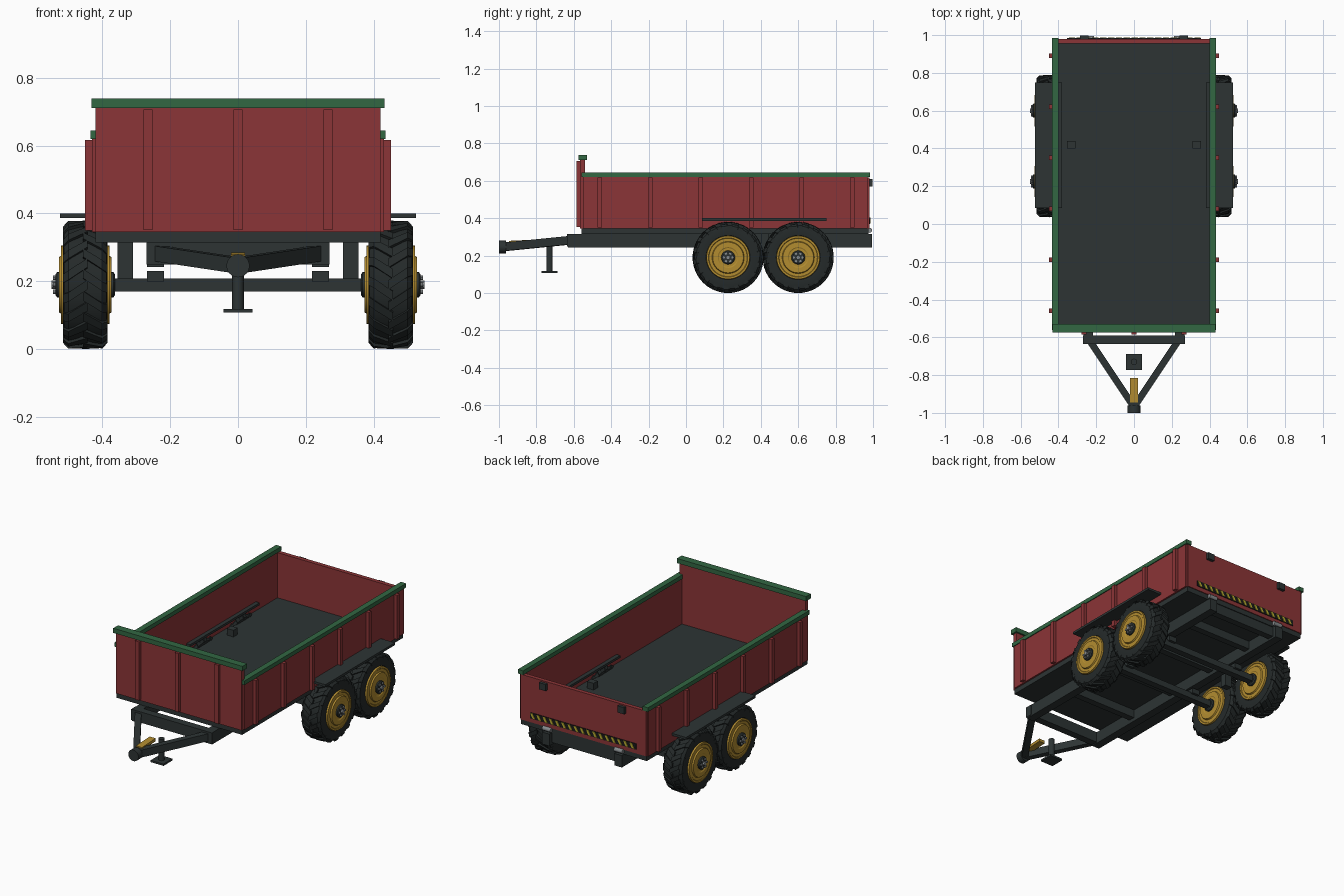
import bpy, bmesh, math
from mathutils import Vector, Matrix

cube = bpy.data.objects.get("Cube")
if cube:
    bpy.data.objects.remove(cube, do_unlink=True)


def material(name, rgb):
    m = bpy.data.materials.new(name)
    m.use_nodes = True
    m.diffuse_color = (*rgb, 1)
    m.node_tree.nodes["Principled BSDF"].inputs["Base Color"].default_value = (*rgb, 1)
    return m


RED = material("red paint", (0.26, 0.035, 0.038))
GREEN = material("green trim", (0.032, 0.135, 0.055))
DARK = material("dark steel", (0.026, 0.034, 0.034))
RUBBER = material("tyre rubber", (0.018, 0.023, 0.023))
GOLD = material("gold rim", (0.45, 0.265, 0.03))
GREY = material("bare metal", (0.24, 0.26, 0.27))
YELLOW = material("warning yellow", (0.5, 0.42, 0.03))
BLACK = material("warning black", (0.01, 0.011, 0.011))


def finish(name, bm, mat, smooth=False):
    bmesh.ops.recalc_face_normals(bm, faces=bm.faces)
    me = bpy.data.meshes.new(name)
    bm.to_mesh(me)
    bm.free()
    me.materials.append(mat)
    ob = bpy.data.objects.new(name, me)
    bpy.context.collection.objects.link(ob)
    if smooth:
        bpy.ops.object.select_all(action="DESELECT")
        ob.select_set(True)
        bpy.context.view_layer.objects.active = ob
        bpy.ops.object.shade_smooth_by_angle(angle=math.radians(30))
    return ob


def box(name, mat, x, y, z, mirror=False):
    """Box from three (low, high) ranges, optionally repeated at -x."""
    bm = bmesh.new()
    for s in (1, -1) if mirror else (1,):
        lo, hi = Vector((x[0], y[0], z[0])), Vector((x[1], y[1], z[1]))
        mid, size = (lo + hi) / 2, hi - lo
        mid.x *= s
        bmesh.ops.create_cube(bm, matrix=Matrix.Translation(mid) @ Matrix.Diagonal((*size, 1)))
    return finish(name, bm, mat)


def beam(name, mat, a, b, width, height):
    a, b = Vector(a), Vector(b)
    d = b - a
    bm = bmesh.new()
    rot = d.to_track_quat("Y", "Z").to_matrix().to_4x4()
    bmesh.ops.create_cube(bm, matrix=Matrix.Translation((a + b) / 2) @ rot
                          @ Matrix.Diagonal((width, d.length, height, 1)))
    return finish(name, bm, mat)


def cylinder(name, mat, centre, axis, r, depth, n=24):
    bm = bmesh.new()
    rot = Vector(axis).to_track_quat("Z", "Y").to_matrix().to_4x4()
    bmesh.ops.create_cone(bm, cap_ends=True, segments=n, radius1=r, radius2=r, depth=depth,
                          matrix=Matrix.Translation(centre) @ rot)
    return finish(name, bm, mat, True)


def lathe(bm, half, n=40):
    """Spin a (radius, offset) half profile and its reflection about x."""
    profile = half + [(r, -o) for r, o in reversed(half)]
    vs = [bm.verts.new((o, 0, r)) for r, o in profile]
    es = [bm.edges.new(p) for p in zip(vs, vs[1:])]
    bmesh.ops.spin(bm, geom=vs + es, cent=(0, 0, 0), axis=(1, 0, 0),
                   angle=math.tau, steps=n, use_merge=True)
    bmesh.ops.remove_doubles(bm, verts=bm.verts, dist=0.0001)


# Cargo bed
box("bed_floor", DARK, (-0.42, 0.42), (-0.56, 0.975), (0.315, 0.345))
box("side_walls", RED, (0.405, 0.43), (-0.55, 0.97), (0.345, 0.622), True)
box("front_wall", RED, (-0.42, 0.42), (-0.568, -0.54), (0.345, 0.712))
box("tailgate", RED, (-0.42, 0.42), (0.955, 0.98), (0.345, 0.618))
box("side_caps", GREEN, (0.4, 0.435), (-0.56, 0.985), (0.62, 0.645), True)
box("front_cap", GREEN, (-0.432, 0.432), (-0.575, -0.53), (0.71, 0.738))
for i in range(6):
    y = -0.46 + i * 0.27
    box("side_rib", RED, (0.425, 0.45), (y - 0.012, y + 0.012), (0.35, 0.617), True)
for x in (-0.265, 0, 0.265):
    box("front_rib", RED, (x - 0.013, x + 0.013), (-0.585, -0.56), (0.352, 0.707))

# Tailgate fittings and warning strip
box("tailgate_latches", DARK, (0.24, 0.285), (0.975, 0.998), (0.57, 0.61), True)
box("warning_strip", BLACK, (-0.355, 0.355), (0.978, 0.984), (0.37, 0.405))
bm = bmesh.new()
for i in range(17):
    x = -0.345 + i * 0.0415
    pts = [(x, 0.372), (x + 0.016, 0.372), (x + 0.033, 0.403), (x + 0.017, 0.403)]
    f = bm.faces.new([bm.verts.new((px, 0.982, pz)) for px, pz in pts])
    out = bmesh.ops.extrude_face_region(bm, geom=[f])
    bmesh.ops.translate(bm, vec=(0, 0.005, 0),
                        verts=[v for v in out["geom"] if isinstance(v, bmesh.types.BMVert)])
finish("warning_stripes", bm, YELLOW)
for s in (-1, 1):
    cylinder("tailgate_hinge", GREY, (s * 0.24, 0.982, 0.335), (1, 0, 0), 0.013, 0.055, 16)

# Chassis
box("chassis_rails", DARK, (0.218, 0.268), (-0.63, 0.995), (0.243, 0.315), True)
box("front_crossbeam", DARK, (-0.27, 0.27), (-0.635, -0.59), (0.25, 0.315))
box("rear_crossbeam", DARK, (-0.25, 0.25), (0.93, 0.97), (0.255, 0.315))
for y in (-0.28, 0.08, 0.42, 0.74):
    box("crossmember", DARK, (-0.23, 0.23), (y - 0.02, y + 0.02), (0.265, 0.315))
box("suspension_blocks", DARK, (0.31, 0.355), (0.4, 0.44), (0.205, 0.385), True)
box("fenders", DARK, (0.38, 0.525), (0.085, 0.75), (0.386, 0.4), True)

# Drawbar, hitch and jack
for s in (-1, 1):
    beam("drawbar_arm", DARK, (s * 0.24, -0.61, 0.283), (0, -0.97, 0.247), 0.036, 0.045)
cylinder("hitch_coupler", DARK, (0, -0.981, 0.246), (0, 1, 0), 0.034, 0.038)
beam("hitch_handle", GOLD, (0, -0.945, 0.27), (0, -0.815, 0.276), 0.04, 0.018)
cylinder("jack_post", DARK, (0, -0.73, 0.18), (0, 0, 1), 0.017, 0.135, 16)
box("jack_foot", DARK, (-0.043, 0.043), (-0.773, -0.687), (0.108, 0.119))

# Wheel part meshes
tyre = bmesh.new()
lathe(tyre, [(0.105, 0.05), (0.118, 0.063), (0.15, 0.066), (0.168, 0.062), (0.179, 0.05)])
LUGS = 18
for side in (-1, 1):
    for i in range(LUGS):
        base = math.tau * (i + (0.5 if side > 0 else 0)) / LUGS
        ring = []
        for ax, sweep, top in ((-0.006, 0, 0.19), (0.05, 0.2, 0.188), (0.065, 0.24, 0.172)):
            corners = []
            for r, w in ((0.155, -0.085), (top, -0.075), (top, 0.075), (0.155, 0.085)):
                t = base + sweep + w
                corners.append(tyre.verts.new((side * ax, r * math.sin(t), r * math.cos(t))))
            ring.append(corners)
        for a, b in zip(ring, ring[1:]):
            for k in range(4):
                tyre.faces.new((a[k], a[(k + 1) % 4], b[(k + 1) % 4], b[k]))
        tyre.faces.new(ring[0])
        tyre.faces.new(ring[-1])
rim = bmesh.new()
lathe(rim, [(0, 0.074), (0.05, 0.074), (0.055, 0.077), (0.082, 0.077), (0.086, 0.069),
            (0.102, 0.069), (0.105, 0.072), (0.115, 0.072), (0.117, 0.06)])
hub = bmesh.new()
lathe(hub, [(0, 0.088), (0.03, 0.088), (0.037, 0.083), (0.037, 0.07)], 24)
bolts = bmesh.new()
spots = [(0, 0, 0.012, 0.2)] + [(0.024 * math.cos(k * math.tau / 6), 0.024 * math.sin(k * math.tau / 6),
                                0.007, 0.19) for k in range(6)]
for y, z, r, depth in spots:
    # Bolts only stand out on the outer half of the hub
    bmesh.ops.create_cone(bolts, cap_ends=True, segments=8, radius1=r, radius2=r, depth=depth / 2,
                          matrix=Matrix.Translation((depth / 4, y, z)) @ Matrix.Rotation(math.pi / 2, 4, "Y"))
parts = [finish("tyre", tyre, RUBBER, True), finish("wheel_rim", rim, GOLD, True),
         finish("wheel_hub", hub, DARK, True), finish("wheel_bolts", bolts, GREY, True)]

# Axles and wheels
for y in (0.225, 0.6):
    box("axle", DARK, (-0.38, 0.38), (y - 0.02, y + 0.02), (0.17, 0.208))
    box("axle_pads", DARK, (0.218, 0.268), (y - 0.035, y + 0.035), (0.2, 0.231), True)
    for s in (-1, 1):
        for part in parts:
            wheel = part.copy()
            wheel.location = (s * 0.45, y, 0.19)
            wheel.rotation_euler.z = 0 if s > 0 else math.pi
            bpy.context.collection.objects.link(wheel)
for part in parts:
    bpy.data.objects.remove(part, do_unlink=True)
